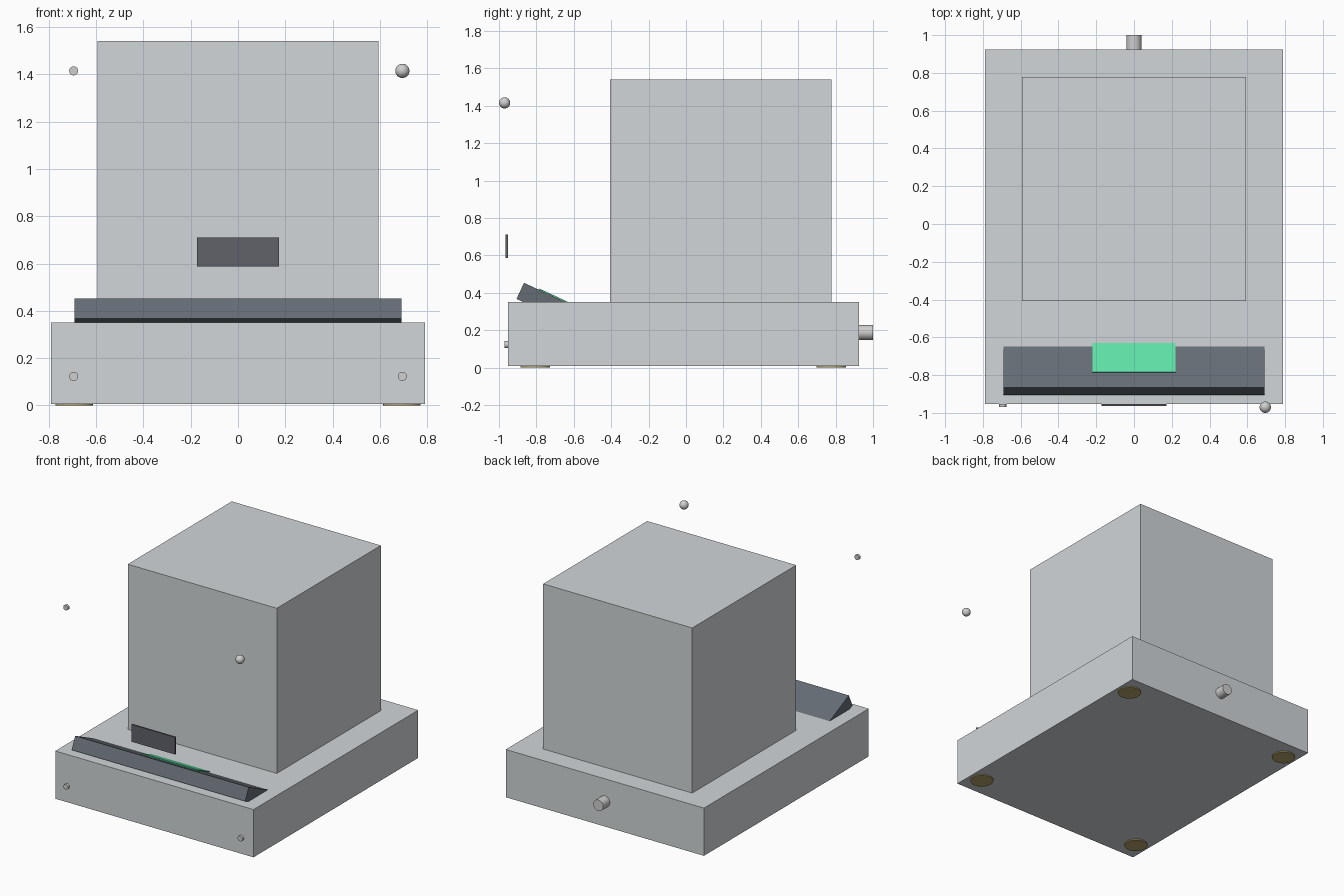
import bpy, math
from mathutils import Vector

if "Cube" in bpy.data.objects:
    bpy.data.objects.remove(bpy.data.objects["Cube"])


def material(name, rgb):
    m = bpy.data.materials.new(name)
    m.diffuse_color = (*rgb, 1)
    m.use_nodes = True
    m.node_tree.nodes["Principled BSDF"].inputs["Base Color"].default_value = m.diffuse_color
    return m


CASING = material("casing_grey", (0.64, 0.67, 0.69))
SLATE = material("slate_panel", (0.13, 0.15, 0.175))
DARK = material("dark_plate", (0.115, 0.122, 0.143))
GREEN = material("display_green", (0.11, 0.74, 0.38))
METAL = material("metal", (0.62, 0.62, 0.62))
GOLD = material("foot_tan", (0.46, 0.38, 0.15))


def finish(ob, name, mat):
    ob.name = name
    ob.data.materials.append(mat)
    return ob


def box(name, mat, lo, hi):
    lo, hi = Vector(lo), Vector(hi)
    bpy.ops.mesh.primitive_cube_add(size=1, location=(lo + hi) / 2)
    ob = bpy.context.object
    ob.scale = hi - lo
    return finish(ob, name, mat)


def cylinder(name, mat, radius, start, end):
    a, b = Vector(start), Vector(end)
    bpy.ops.mesh.primitive_cylinder_add(vertices=32, radius=radius, depth=(b - a).length,
                                        location=(a + b) / 2)
    ob = bpy.context.object
    ob.rotation_euler = (b - a).to_track_quat('Z', 'Y').to_euler()
    bpy.ops.object.shade_smooth_by_angle()
    return finish(ob, name, mat)


def prism(name, mat, half_width, profile):
    """Extrude a (y, z) profile along x."""
    n = len(profile)
    verts = [(-half_width, y, z) for y, z in profile] + [(half_width, y, z) for y, z in profile]
    faces = [tuple(range(n)), tuple(range(2 * n - 1, n - 1, -1))]
    faces += [((i + 1) % n, i, i + n, (i + 1) % n + n) for i in range(n)]
    me = bpy.data.meshes.new(name)
    me.from_pydata(verts, [], faces)
    ob = bpy.data.objects.new(name, me)
    bpy.context.collection.objects.link(ob)
    return finish(ob, name, mat)


def slab(name, mat, half_width, top_front, length, thickness):
    """Slab tilted down towards the back by 25 degrees."""
    t = math.radians(25)
    along = Vector((math.cos(t), -math.sin(t)))
    down = Vector((-math.sin(t), -math.cos(t)))
    p = Vector(top_front)
    pts = [p, p + along * length, p + along * length + down * thickness, p + down * thickness]
    return prism(name, mat, half_width, [tuple(q) for q in pts])


# Casing
box("base", CASING, (-0.79, -0.952, 0.007), (0.79, 0.924, 0.351))
box("upper_housing", CASING, (-0.594, -0.407, 0.351), (0.594, 0.778, 1.541))

# Tilted control panel and its display
slab("control_panel", SLATE, 0.692, (-0.866, 0.453), 0.28, 0.095)
slab("display", GREEN, 0.221, (-0.784, 0.4225), 0.174, 0.0065)

# Floating front plate
box("front_plate", DARK, (-0.173, -0.964, 0.587), (0.173, -0.952, 0.711))

# Front screws and indicator ball
for x in (-0.695, 0.695):
    for z in (0.123, 1.415):
        cylinder("screw", METAL, 0.019, (x, -0.952, z), (x, -0.97, z))
bpy.ops.mesh.primitive_uv_sphere_add(segments=32, ring_count=16, radius=0.03,
                                     location=(0.695, -0.97, 1.415))
bpy.ops.object.shade_smooth()
finish(bpy.context.object, "indicator_ball", METAL)

# Rear connector
cylinder("rear_connector", METAL, 0.04, (0, 0.91, 0.188), (0, 1.0, 0.188))

# Feet
for x in (-0.693, 0.693):
    for y in (-0.805, 0.777):
        cylinder("foot", GOLD, 0.079, (x, y, 0), (x, y, 0.03))
